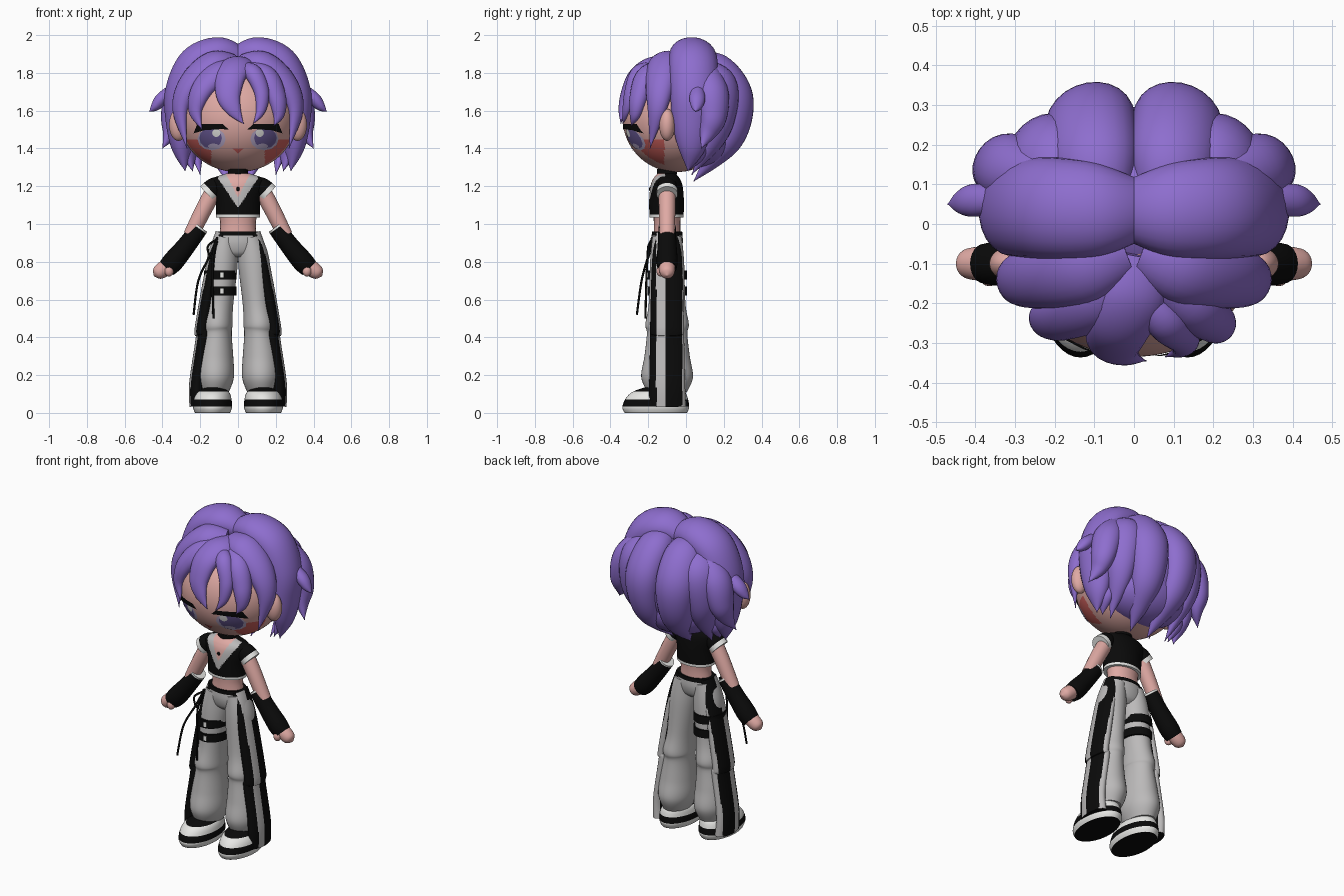
import bpy, bmesh, math
from mathutils import Vector

if "Cube" in bpy.data.objects:
    bpy.data.objects.remove(bpy.data.objects["Cube"])

def material(name, r, g, b):
    m = bpy.data.materials.new(name)
    m.diffuse_color = (r, g, b, 1)
    m.use_nodes = True
    m.node_tree.nodes["Principled BSDF"].inputs["Base Color"].default_value = m.diffuse_color
    return m

HAIR = material("violet hair", .27, .155, .62)
SKIN = material("skin", .74, .40, .37)
BLUSH = material("blush red", .62, .12, .11)
BLACK = material("black cloth", .003, .003, .003)
GREY = material("pale grey cloth", .5, .49, .49)
WHITE = material("white trim", .8, .8, .78)
IRIS = material("iris purple", .14, .1, .3)
LILAC = material("lilac glint", .5, .42, .62)
FRONT = Vector((0, -1, 0))
SKULL = Vector((0, 0, 1.55))

def finish(name, bm, mats, rule=None):
    bmesh.ops.recalc_face_normals(bm, faces=bm.faces)
    me = bpy.data.meshes.new(name)
    for f in bm.faces:
        f.smooth = True
        if rule:
            f.material_index = rule(f)
    bm.to_mesh(me)
    bm.free()
    for m in mats:
        me.materials.append(m)
    me.set_sharp_from_angle(angle=math.radians(50))
    ob = bpy.data.objects.new(name, me)
    bpy.context.collection.objects.link(ob)
    return ob

def spline(pts, sub):
    """Catmull-Rom through (x, y, z, half width, half thickness)."""
    p = [pts[0]] + list(pts) + [pts[-1]]
    out = []
    for i in range(1, len(p) - 2):
        for k in range(sub):
            t = k / sub
            out.append([.5 * (2*b + (c-a)*t + (2*a-5*b+4*c-d)*t*t + (3*b-a-3*c+d)*t**3)
                        for a, b, c, d in zip(p[i-1], p[i], p[i+1], p[i+2])])
    out.append(list(pts[-1]))
    return out

def sweep(name, pts, mats, rule=None, out=None, s=1, n=24, sub=7, level=False):
    """Elliptical tube along pts; thickness faces 'out' (default: away from the skull)."""
    path = spline([(q[0]*s, *q[1:]) for q in pts], sub)
    bm = bmesh.new()
    rings = []
    for i, q in enumerate(path):
        P = Vector(q[:3])
        T = (Vector(path[min(i+1, len(path)-1)][:3]) - Vector(path[max(i-1, 0)][:3])).normalized()
        if level:
            T = Vector((0, 0, 1))
        N = out if out else P - SKULL
        N = (N - T * N.dot(T)).normalized()
        S = T.cross(N)
        w, t = max(q[3], .002), max(q[4], .002)
        rings.append([bm.verts.new(P + S*w*math.cos(2*math.pi*k/n) + N*t*math.sin(2*math.pi*k/n))
                      for k in range(n)])
    along = {}
    for i in range(len(rings) - 1):
        for k in range(n):
            f = bm.faces.new((rings[i][k], rings[i][(k+1) % n], rings[i+1][(k+1) % n], rings[i+1][k]))
            along[f] = i / (len(rings) - 1)
    for r, u in ((rings[0], 0), (rings[-1], 1)):
        along[bm.faces.new(r)] = u
    fr = (lambda f: rule(f.calc_center_median(), along[f])) if rule else None
    return finish(name, bm, mats, fr)

def body(name, pts, mats, rule=None, s=1, y=-.1, **kw):
    """Sweep in the plane of the body through (x, z, half width, half depth)."""
    return sweep(name, [(q[0], y, q[1], q[2], q[-1]) for q in pts], mats, rule, FRONT, s, **kw)

def lock(name, path, w, t, sides=(1,), power=2.5):
    """Hair lock: rounded root, full middle, pointed tip."""
    pts = []
    for i, q in enumerate(path):
        u = i / (len(path) - 1)
        f = (.65 + .35*math.sin(min(1, u*3.5)*math.pi/2)) * (1 - u**power)
        pts.append((*q, w*f, t*f))
    for s in sides:
        sweep(name, pts, [HAIR], s=s)

def ball(name, c, r, mats, rule=None, seg=32, rows=20):
    bm = bmesh.new()
    bmesh.ops.create_uvsphere(bm, u_segments=seg, v_segments=rows, radius=1)
    for v in bm.verts:
        v.co = Vector([c[i] + v.co[i]*r[i] for i in range(3)])
    return finish(name, bm, mats, (lambda f: rule(f.calc_center_median())) if rule else None)

# head with blushing cheeks, ears
HC, HR = (0, -.05, 1.56), (.31, .285, .285)
ball("head", HC, HR, [SKIN, BLUSH],
     lambda c: int(abs(c.x) > .14 and 1.315 < c.z < 1.45 and c.y < -.115), 144, 100)
BOTH = (1, -1)
for s in BOTH:
    ball("ear", (.315*s, -.1, 1.525), (.05, .042, .085), [SKIN])

# painted face plates laid on the head surface
def plate(name, outline, mat, lift, s=1):
    pts = []
    for a, b in zip(outline, outline[1:] + outline[:1]):
        pts += [(a[0]+(b[0]-a[0])*k/3, a[1]+(b[1]-a[1])*k/3) for k in range(3)]
    cx, cz = (sum(q[j] for q in pts) / len(pts) for j in (0, 1))
    bm = bmesh.new()
    def put(x, z):
        d = max(0, 1 - (x/HR[0])**2 - ((z-HC[2])/HR[2])**2)
        return bm.verts.new((x*s, HC[1] - HR[1]*math.sqrt(d) - lift, z))
    mid, n, prev = put(cx, cz), len(pts), None
    for r in range(1, 6):
        ring = [put(cx+(x-cx)*r/5, cz+(z-cz)*r/5) for x, z in pts]
        for k in range(n):
            j = (k+1) % n
            bm.faces.new((prev[k], prev[j], ring[j], ring[k]) if prev else (mid, ring[j], ring[k]))
        prev = ring
    ob = finish(name, bm, [mat])
    if sum(p.normal.y for p in ob.data.polygons) > 0:
        ob.data.flip_normals()

def oval(x, z, rx, rz):
    return [(x+rx*math.cos(a*math.pi/6), z+rz*math.sin(a*math.pi/6)) for a in range(12)]

for s in BOTH:
    plate("eye_white", oval(.14, 1.45, .075, .06), LILAC, .002, s)
    plate("iris", oval(.145, 1.455, .06, .055), IRIS, .004, s)
    plate("eye_highlight", oval(.115, 1.482, .022, .022), WHITE, .006, s)
    plate("eye_glint", oval(.13, 1.412, .03, .014), LILAC, .006, s)
    plate("eyelash", [(.05, 1.5), (.08, 1.53), (.215, 1.53), (.235, 1.48), (.2, 1.495), (.08, 1.503)],
          BLACK, .008, s)
plate("mouth", [(-.03, 1.4), (.03, 1.4), (0, 1.373)], BLUSH, .003)

# hair: cap and mirrored lobes
ball("hair_cap", (0, .045, 1.6), (.3, .25, .28), [HAIR])
ball("hair_cap_nape", (0, .075, 1.46), (.27, .19, .17), [HAIR])
lock("hair_top", [(0, .035, 1.88), (.1, .035, 1.897), (.22, .04, 1.845), (.29, .04, 1.7),
                  (.3, .035, 1.55), (.295, .03, 1.4), (.28, .01, 1.28)], .13, .1, BOTH, 4.5)
lock("hair_side_spike", [(.33, .06, 1.73), (.4, .06, 1.665), (.44, .055, 1.62), (.47, .05, 1.595)],
     .045, .037, BOTH)
lock("hair_side_back", [(.23, .11, 1.82), (.31, .14, 1.7), (.345, .145, 1.57), (.36, .115, 1.48),
                        (.4, .08, 1.4)], .09, .075, BOTH)
lock("hair_back_inner", [(.09, .06, 1.84), (.1, .16, 1.81), (.11, .245, 1.7), (.11, .26, 1.58),
                         (.1, .225, 1.45), (.08, .14, 1.34), (.06, .04, 1.225)], .12, .1, BOTH, 3.5)
lock("hair_back_outer", [(.18, .08, 1.82), (.22, .17, 1.74), (.24, .175, 1.58), (.23, .14, 1.44),
                         (.2, .03, 1.26)], .11, .085, BOTH, 3)
lock("hair_nape", [(.25, .06, 1.46), (.26, .05, 1.37), (.24, .01, 1.28)], .065, .045, BOTH)
lock("fringe_side", [(.02, -.07, 1.85), (.13, -.11, 1.84), (.25, -.135, 1.74), (.305, -.155, 1.6),
                     (.27, -.19, 1.4)], .1, .075, BOTH)

# uneven fringe
lock("fringe_left", [(-.02, -.1, 1.84), (-.1, -.19, 1.8), (-.19, -.235, 1.71), (-.225, -.255, 1.6),
                     (-.19, -.29, 1.5)], .08, .06)
lock("fringe_centre", [(.02, -.08, 1.85), (0, -.18, 1.835), (-.04, -.26, 1.78), (-.05, -.31, 1.68),
                       (-.02, -.335, 1.6), (.03, -.345, 1.53)], .09, .052)
lock("fringe_curl", [(.02, -.18, 1.83), (.08, -.25, 1.8), (.125, -.29, 1.7), (.12, -.315, 1.6),
                     (.08, -.335, 1.53)], .05, .042)
lock("fringe_right", [(.05, -.13, 1.84), (.15, -.21, 1.78), (.205, -.25, 1.67), (.215, -.27, 1.58),
                      (.19, -.29, 1.52)], .065, .055)

# neck, choker, midriff, vest with lapels
body("neck", [(0, 1.2, .045), (0, 1.34, .045)], [SKIN])
body("choker", [(0, 1.262, .053), (0, 1.29, .053)], [BLACK])
ball("pendant", (0, -.188, 1.185), (.01, .008, .012), [BLACK], None, 12, 8)
body("midriff", [(0, .93, .1, .072), (0, 1, .094, .07), (0, 1.07, .105, .075)], [SKIN])

def vest_rule(c, u):
    if c.z < 1.05:
        return 1
    front = c.y < -.11
    if front and abs(c.x) < (c.z - 1.14)*.5:
        return 2
    return 3 if front and abs(c.x) < min((c.z - 1.085)*.68, .105) else 0
body("vest", [(0, 1.035, .117, .09), (0, 1.12, .118, .092), (0, 1.2, .138, .085), (0, 1.24, .135, .07),
              (0, 1.268, .06, .047)], [BLACK, WHITE, SKIN, GREY], vest_rule, y=-.103, n=128, sub=16)

# sleeves, arms, fingerless gloves, hands
for s in BOTH:
    body("sleeve", [(.09, 1.21, .044), (.125, 1.192, .054), (.162, 1.158, .056)], [BLACK, WHITE],
         lambda c, u: int(u > .68), s)
    body("upper_arm", [(.12, 1.19, .045), (.18, 1.08, .044), (.25, .94, .04)], [SKIN], s=s)
    body("glove", [(.2, .985, .046), (.27, .89, .05), (.34, .805, .056), (.378, .765, .05)],
         [BLACK, WHITE], lambda c, u: int(u < .03), s)
    body("hand", [(.35, .795, .042), (.4, .757, .042), (.43, .737, .032), (.446, .727, .004)], [SKIN], s=s)
    ball("thumb", (.365*s, -.135, .752), (.024, .022, .03), [SKIN], None, 16, 10)

# trousers with striped side panels, shoes
body("trouser_top", [(0, .96, .115, .08), (0, .9, .133, .083), (0, .85, .12, .07), (0, .825, .06, .045)],
     [GREY, BLACK], lambda c, u: int(c.z > .935))
LEG = [(.066, .93, .058, .078), (.084, .8, .083, .09), (.1, .58, .075, .097), (.112, .47, .083, .115),
       (.113, .42, .08, .107), (.12, .3, .095, .12), (.122, .19, .1, .137), (.125, .11, .075, .105)]
PANEL = [(.08, .95, .04, .06), (.125, .8, .04, .08), (.187, .45, .042, .09), (.18, .41, .042, .09),
         (.216, .16, .042, .095), (.212, .035, .045, .1)]

def panel_rule(c, u):
    return int(-.157 < c.y < -.105 or c.y > -.02)

def shoe_rule(c, u):
    return int(c.z < .002 or .035 < c.z < .072 or c.z > .112)
for s in BOTH:
    body("trouser_leg", LEG, [GREY], s=s, n=40)
    body("side_panel", PANEL, [BLACK, GREY], panel_rule, s, n=64)
    sweep("shoe", [(.135, -.16, 0, .093, .165), (.135, -.16, .03, .103, .177), (.135, -.155, .075, .1, .165),
                   (.132, -.145, .11, .085, .14), (.13, -.13, .135, .05, .09)],
          [WHITE, BLACK], shoe_rule, FRONT, s, 40, 10, True)

# thigh straps with buckles, waist cords
for z in (.73, .645):
    body("thigh_strap", [(-.094, z-.024, .087, .104), (-.094, z+.024, .087, .104)], [BLACK], n=40)
    body("strap_buckle", [(-.085, z-.014, .01, .006), (-.085, z+.014, .01, .006)], [WHITE], y=-.202)

def cord(pts):
    sweep("waist_cord", [(*q, .006, .006) for q in pts], [BLACK], None, Vector((.3, -1, .1)), n=8)
cord([(-.11, -.17, .93), (-.15, -.2, .83), (-.21, -.235, .7), (-.235, -.26, .52)])
cord([(-.11, -.18, .93), (-.135, -.205, .8), (-.13, -.215, .5)])
cord([(-.11, -.18, .92), (-.16, -.2, .88), (-.14, -.2, .82), (-.11, -.18, .91)])
